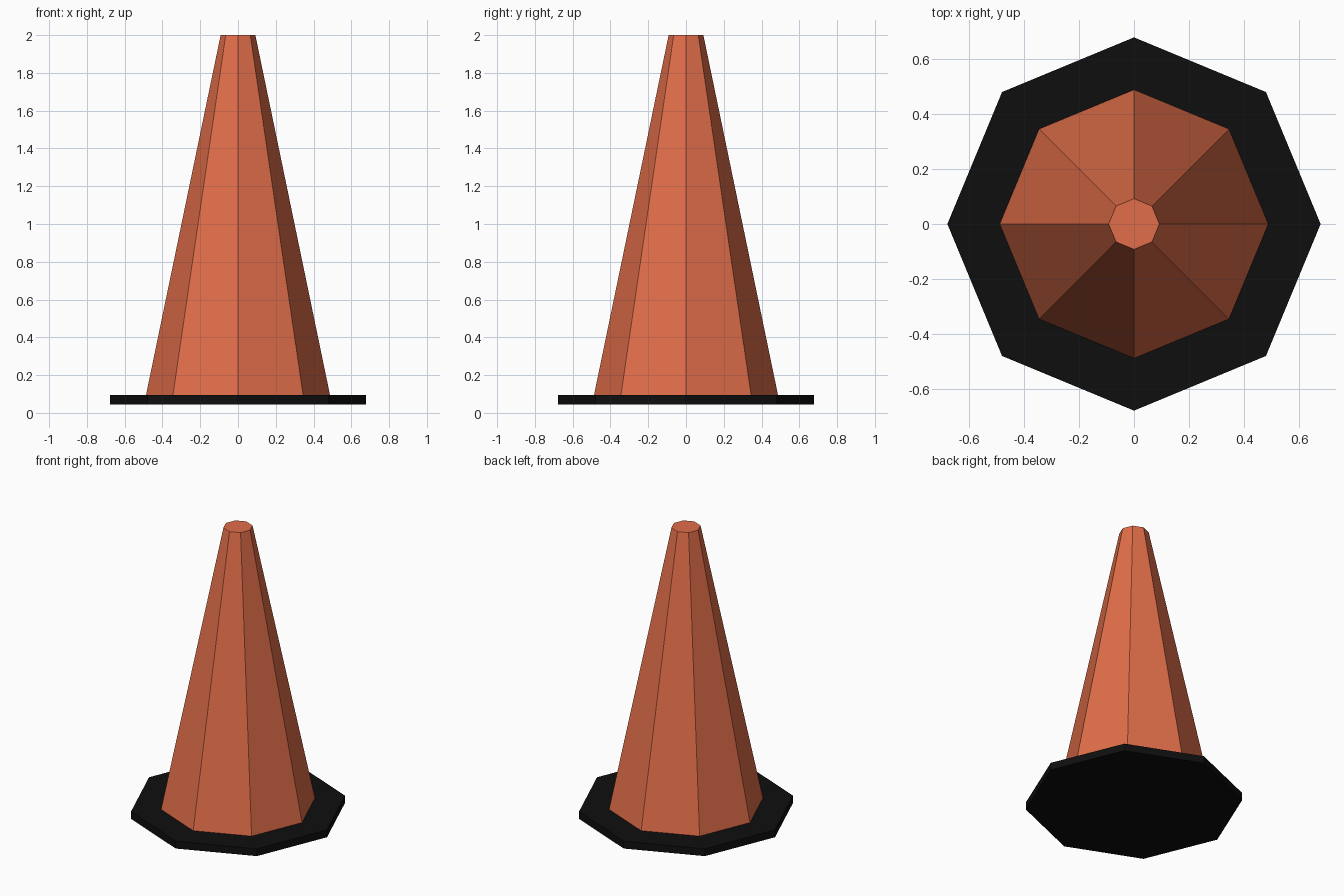
import bpy

SIDES = 8

cube = bpy.data.objects.get("Cube")
if cube:
    bpy.data.objects.remove(cube, do_unlink=True)


def make_material(name, rgb):
    mat = bpy.data.materials.new(name)
    mat.use_nodes = True
    colour = (*rgb, 1.0)
    mat.diffuse_color = colour
    mat.node_tree.nodes["Principled BSDF"].inputs["Base Color"].default_value = colour
    return mat


def add_frustum(name, r_bottom, r_top, z_bottom, z_top, mat):
    """Flat-shaded tapered prism with corners on the x and y axes."""
    bpy.ops.mesh.primitive_cone_add(
        vertices=SIDES, radius1=r_bottom, radius2=r_top,
        depth=z_top - z_bottom, location=(0, 0, (z_bottom + z_top) / 2))
    obj = bpy.context.object
    obj.name = name
    obj.data.materials.append(mat)
    return obj


orange = make_material("orange_plastic", (0.75, 0.155, 0.067))
black = make_material("black_rubber", (0.0045, 0.0045, 0.0045))

# Flat octagonal foot
add_frustum("base_plate", 0.677, 0.677, 0.045, 0.095, black)

# Tapered body with a closed flat tip
add_frustum("cone_body", 0.487, 0.092, 0.095, 2.0, orange)
